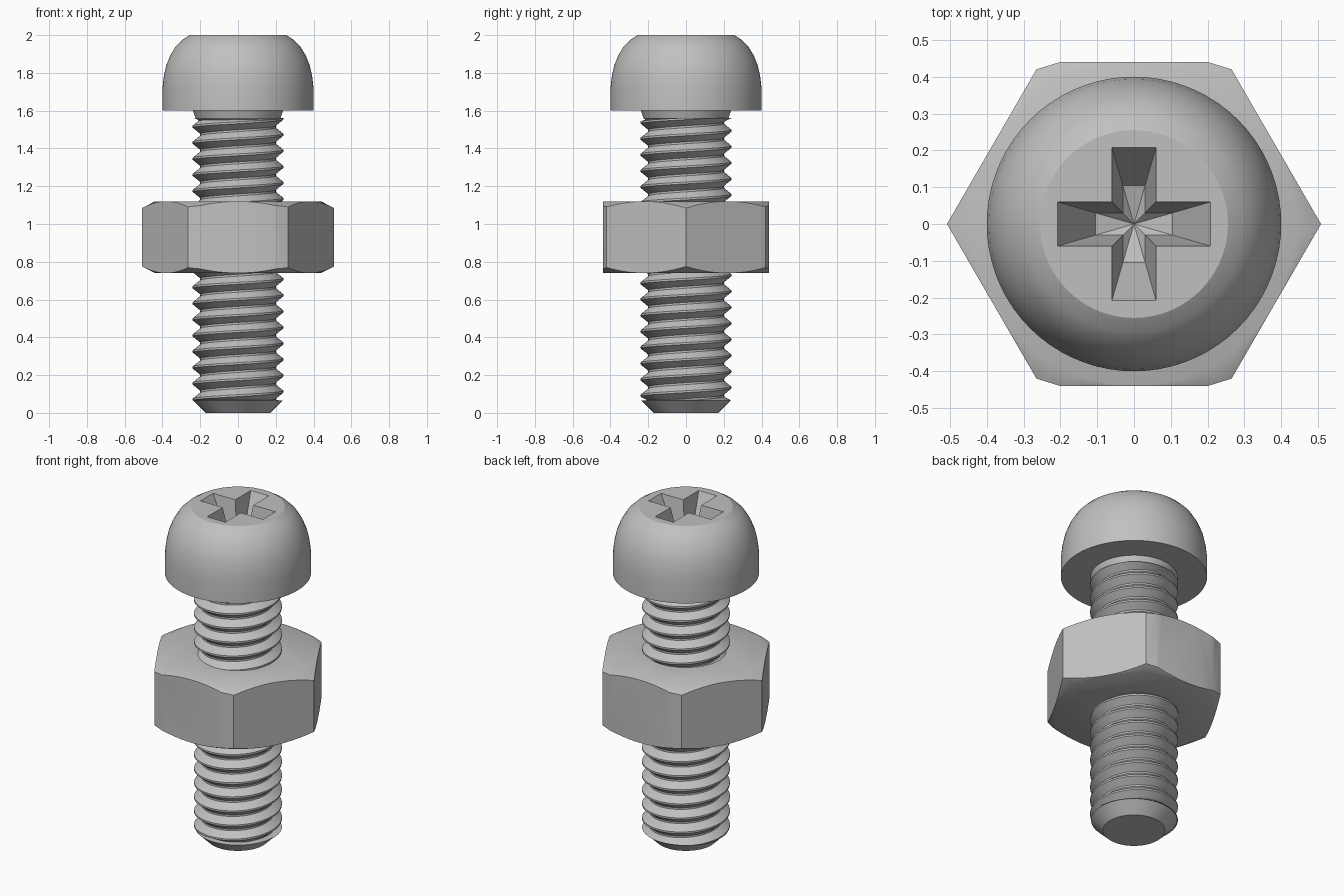
import bpy, bmesh, math
from math import cos, sin, pi, radians

cube = bpy.data.objects.get("Cube")
if cube:
    bpy.data.objects.remove(cube, do_unlink=True)

steel = bpy.data.materials.new("grey steel")
steel.use_nodes = True
GREY = (0.53, 0.53, 0.53, 1)
steel.diffuse_color = GREY
steel.node_tree.nodes["Principled BSDF"].inputs["Base Color"].default_value = GREY


def make_object(name, bm):
    bmesh.ops.recalc_face_normals(bm, faces=bm.faces)
    mesh = bpy.data.meshes.new(name)
    bm.to_mesh(mesh)
    bm.free()
    mesh.materials.append(steel)
    obj = bpy.data.objects.new(name, mesh)
    bpy.context.collection.objects.link(obj)
    return obj


def activate(obj):
    bpy.ops.object.select_all(action='DESELECT')
    obj.select_set(True)
    bpy.context.view_layer.objects.active = obj


def smooth(obj, angle=30):
    activate(obj)
    bpy.ops.object.shade_smooth_by_angle(angle=radians(angle))


def lathe(name, profile, segments=72, closed=False):
    """Revolve (radius, z) points about z; open profiles get flat end caps."""
    bm = bmesh.new()
    rings = [[bm.verts.new((r * cos(2 * pi * i / segments), r * sin(2 * pi * i / segments), z))
              for i in range(segments)] for r, z in profile]
    pairs = list(zip(rings, rings[1:]))
    if closed:
        pairs.append((rings[-1], rings[0]))
    else:
        bm.faces.new(rings[0])
        bm.faces.new(rings[-1])
    for a, b in pairs:
        for i in range(segments):
            j = (i + 1) % segments
            bm.faces.new((a[i], a[j], b[j], b[i]))
    return make_object(name, bm)


def loft(name, sections, apex=None):
    """Join matching (outline, z) sections; optionally end in a point on the axis."""
    bm = bmesh.new()
    rings = [[bm.verts.new((x, y, z)) for x, y in outline] for outline, z in sections]
    n = len(rings[0])
    bm.faces.new(rings[0])
    for a, b in zip(rings, rings[1:]):
        for i in range(n):
            bm.faces.new((a[i], a[(i + 1) % n], b[(i + 1) % n], b[i]))
    if apex is None:
        bm.faces.new(rings[-1])
    else:
        tip = bm.verts.new((0, 0, apex))
        for i in range(n):
            bm.faces.new((rings[-1][i], rings[-1][(i + 1) % n], tip))
    return make_object(name, bm)


def boolean(obj, cutter, operation):
    mod = obj.modifiers.new("cut", 'BOOLEAN')
    mod.operation = operation
    mod.solver = 'EXACT'
    mod.object = cutter
    activate(obj)
    bpy.ops.object.modifier_apply(modifier=mod.name)
    bpy.data.objects.remove(cutter, do_unlink=True)


# Domed screw head
head = lathe("screw_head", [(0.40, 1.60), (0.40, 1.72), (0.393, 1.78), (0.38, 1.84), (0.36, 1.89),
                            (0.33, 1.94), (0.295, 1.975), (0.255, 2.0)])


# Tapered cross recess in the head
def cross(scale):
    points = []
    for k in range(4):
        c, s = round(cos(k * pi / 2)), round(sin(k * pi / 2))
        for x, y in ((0.208, -0.06), (0.208, 0.06), (0.06, 0.06)):
            points.append(((x * c - y * s) * scale, (x * s + y * c) * scale))
    return points


DEPTH = 0.2
recess = loft("recess_cutter", [(cross(1.1), 2 + 0.2 * DEPTH), (cross(0.5), 2 - DEPTH)],
              apex=1.97 - DEPTH)
boolean(head, recess, 'DIFFERENCE')
smooth(head)

# Hexagonal nut with four trimmed corners
quarter = [(0.508, 0), (0.265, 0.42), (0.20, 0.44)]
half = quarter + [(-x, y) for x, y in reversed(quarter)]
outline = half + [(x, -y) for x, y in reversed(half[1:-1])]
nut = loft("hex_nut", [(outline, 0.74), (outline, 1.12)])

# Conical chamfers and bore of the nut
envelope = lathe("chamfer_cutter", [(0.20, 0.73), (0.42, 0.73), (0.58, 0.812),
                                    (0.58, 1.048), (0.42, 1.13), (0.20, 1.13)], closed=True)
boolean(nut, envelope, 'INTERSECT')
smooth(nut)

# Helical thread, its rows shifting by one pitch per turn
PITCH, LOW, HIGH, SEGMENTS = 0.085, 0.065, 1.56, 64
section = [(0.0, 0.20), (0.12, 0.20), (0.5, 0.24), (0.62, 0.24)]
rows = len(section)
turns = int((HIGH - LOW) / PITCH) + 3
bm = bmesh.new()
columns = []
for i in range(SEGMENTS):
    a = 2 * pi * i / SEGMENTS
    column = []
    for j in range(turns * rows):
        offset, r = section[j % rows]
        z = LOW + PITCH * (j // rows - 1 + offset + i / SEGMENTS)
        column.append(bm.verts.new((r * cos(a), r * sin(a), min(max(z, LOW), HIGH))))
    columns.append(column)
for i in range(SEGMENTS):
    last = i == SEGMENTS - 1
    a, b = columns[i], columns[0 if last else i + 1]
    shift = rows if last else 0
    for j in range(turns * rows - 1 - shift):
        quad = (a[j], b[j + shift], b[j + 1 + shift], a[j + 1])
        heights = [v.co.z for v in quad]
        if max(heights) - min(heights) > 1e-5:
            bm.faces.new(quad)
bmesh.ops.delete(bm, geom=[v for v in bm.verts if not v.link_faces], context='VERTS')
thread = make_object("screw_thread", bm)
smooth(thread, 25)

# Solid shank: chamfered tip, core and plain neck
smooth(lathe("screw_tip", [(0.17, 0), (0.235, 0.065), (0.20, 0.068)]))
smooth(lathe("screw_core", [(0.195, 0.06), (0.195, 1.57)]))
smooth(lathe("screw_neck", [(0.20, 1.54), (0.225, 1.56), (0.24, 1.605)]))
